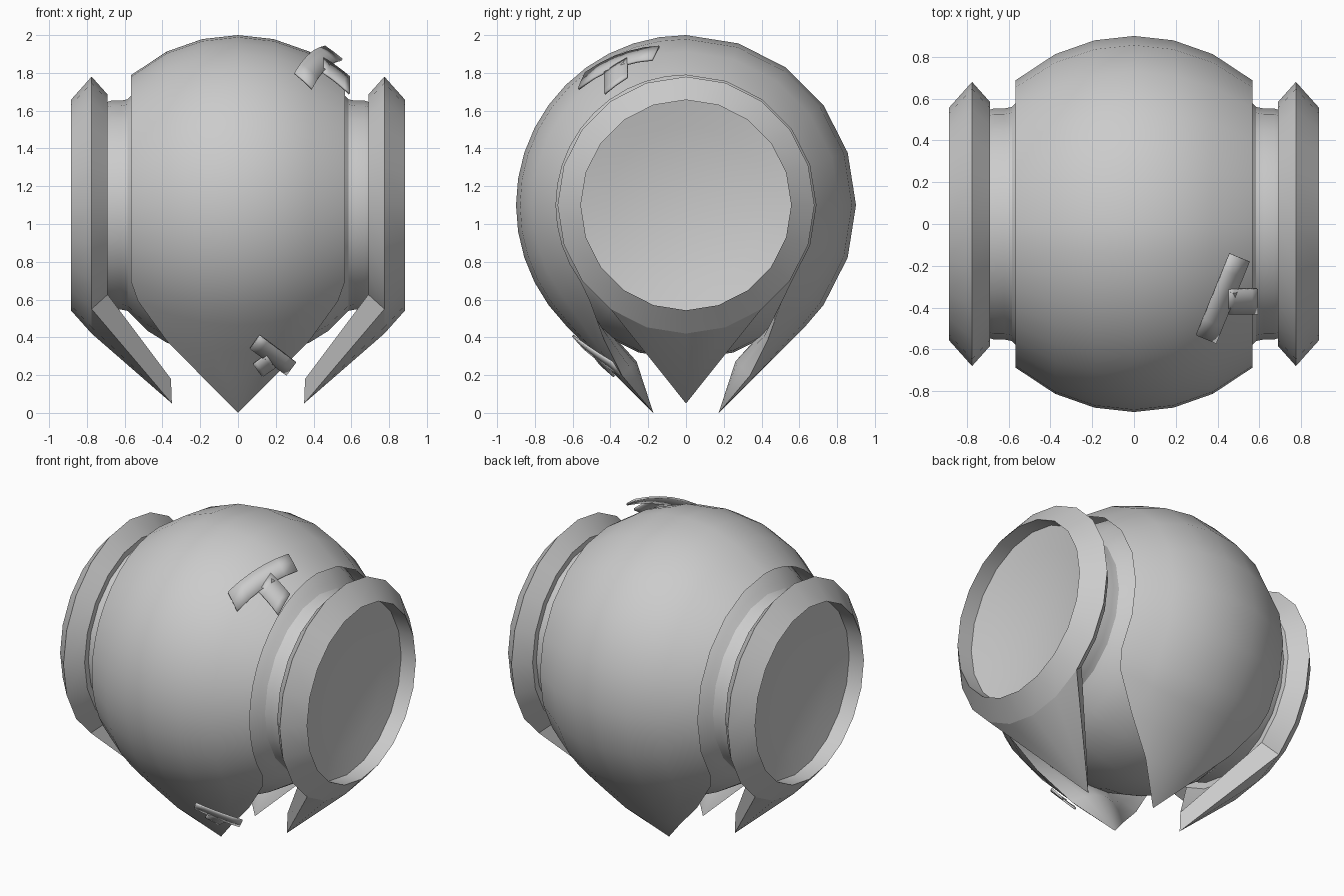
import bpy, bmesh
from math import sin, cos, pi, radians, sqrt
from mathutils import Vector

if "Cube" in bpy.data.objects:
    bpy.data.objects.remove(bpy.data.objects["Cube"])

CENTRE = Vector((0, 0, 1.1))
RADIUS = 0.9
SIDES = 20

grey = bpy.data.materials.new("plain grey")
grey.use_nodes = True
grey.diffuse_color = (0.6, 0.6, 0.6, 1)
grey.node_tree.nodes["Principled BSDF"].inputs["Base Color"].default_value = grey.diffuse_color


def finish(name, bm):
    bmesh.ops.remove_doubles(bm, verts=bm.verts, dist=0.0005)
    bmesh.ops.recalc_face_normals(bm, faces=bm.faces)
    mesh = bpy.data.meshes.new(name)
    bm.to_mesh(mesh)
    bm.free()
    mesh.materials.append(grey)
    obj = bpy.data.objects.new(name, mesh)
    bpy.context.collection.objects.link(obj)
    bpy.ops.object.select_all(action='DESELECT')
    obj.select_set(True)
    bpy.context.view_layer.objects.active = obj
    bpy.ops.object.shade_smooth_by_angle(angle=radians(32))
    return obj


def loft(name, rows, closed_rows, closed_loop):
    """Skin a list of point rows with quads."""
    bm = bmesh.new()
    grid = [[bm.verts.new(p) for p in row] for row in rows]
    n, m = len(grid), len(grid[0])
    for i in range(n if closed_loop else n - 1):
        for j in range(m if closed_rows else m - 1):
            a, b = grid[i], grid[(i + 1) % n]
            k = (j + 1) % m
            bm.faces.new((a[j], a[k], b[k], b[j]))
    return finish(name, bm)


def around(x, r, a):
    return CENTRE + Vector((x, r * cos(a), r * sin(a)))


def lathe(name, profile):
    """Turn an (x, radius) profile about the sideways axis."""
    rows = [[around(x, r, 2 * pi * i / SIDES) for x, r in profile] for i in range(SIDES)]
    return loft(name, rows, False, True)


def shell_radius(x):
    return sqrt(RADIUS**2 - 1.05 * x * x)


# Outer shell: a rounded band with sharp edges and a pointed flap at front and back
def shell_row(degrees, half_width, thick, slide=0.0, side=1):
    a = radians(degrees)
    out = Vector((0, cos(a), sin(a)))
    along = Vector((0, side, -1)).normalized() * slide
    us = [k / 3 for k in range(-3, 4)]

    def point(u, t):
        x = u * half_width
        depth = shell_radius(x) - t * (1 - u * u)
        return CENTRE + Vector((x, 0, 0)) + out * depth + along
    return [point(u, 0) for u in us] + [point(u, thick) for u in reversed(us)]


flap = [(0, 0.53, 0.14), (0.2, 0.38, 0.14), (0.4, 0.195, 0.13), (0.655, 0, 0)]
rows = [shell_row(225, w, t, d, 1) for d, w, t in reversed(flap)]
rows += [shell_row(a, 0.566, 0.14) for a in range(216, 89, -9)]
rows += [shell_row(a, 0.566, 0.14) for a in range(72, -37, -18)]
rows += [shell_row(-45, w, t, d, -1) for d, w, t in flap]
loft("outer_shell", rows, True, False)

# Inner ball flowing into a short neck on each side
half = [(x, sqrt(0.82**2 - x * x)) for x in (0.0, 0.13, 0.26, 0.38, 0.48)]
half += [(0.555, 0.59), (0.585, 0.56), (0.62, 0.553), (0.67, 0.553), (0.71, 0.54)]
lathe("inner_ball", [(-x, r) for x, r in reversed(half[1:])] + half)

# Side rings with shallow dished caps
RIM = 0.557
ring = [(0.69, 0.5), (0.69, 0.585), (0.775, 0.68), (0.885, RIM)]
ring += [(0.78 - 0.07 * (1 - k * k), RIM * k) for k in (1, 0.75, 0.5, 0.25, 0)]
for side, label in ((1, "left"), (-1, "right")):
    lathe(label + "_ring", [(side * x, r) for x, r in ring])

    # Pointed flap drawn from the bottom of the ring to a tip
    arc = [-pi / 2 + 2 * pi * i / SIDES for i in range(-2, 3)]
    root = [around(side * 0.775, 0.68, a) for a in arc]
    root += [around(side * 0.69, 0.585, a) for a in reversed(arc)]
    tip = [Vector((side * 0.35, 0, 0.05))] * 5 + [Vector((side * 0.355, 0, 0.18))] * 5
    loft(label + "_ring_flap", [root, tip], True, False)


# Thin strips laid over the shell, the upper ones lifting towards the back
def on_ball(x, y):
    r = 0.965 + 0.1 * (y + 0.16)
    return Vector((x, y, 1.1 + sqrt(r * r - x * x - y * y)))


def on_flap(x, z):
    return Vector((x, 1.1 - z - sqrt(2) * (shell_radius(x) + 0.02), z))


def strip(name, surface, start, end, width):
    a, b = Vector(start), Vector(end)
    across = (b - a).normalized().orthogonal() * width / 2
    rows = [[surface(*(a.lerp(b, i / 5) + across * s)) for s in (-1, 0, 1)] for i in range(6)]
    obj = loft(name, rows, False, False)
    mod = obj.modifiers.new("thickness", 'SOLIDIFY')
    mod.thickness = 0.012
    mod.offset = 0


strip("upper_strip_long", on_ball, (0.345, -0.55), (0.505, -0.16), 0.1)
strip("upper_strip_short", on_ball, (0.45, -0.37), (0.59, -0.37), 0.12)
strip("lower_strip_long", on_flap, (0.09, 0.375), (0.28, 0.235), 0.085)
strip("lower_strip_short", on_flap, (0.175, 0.275), (0.105, 0.225), 0.08)
